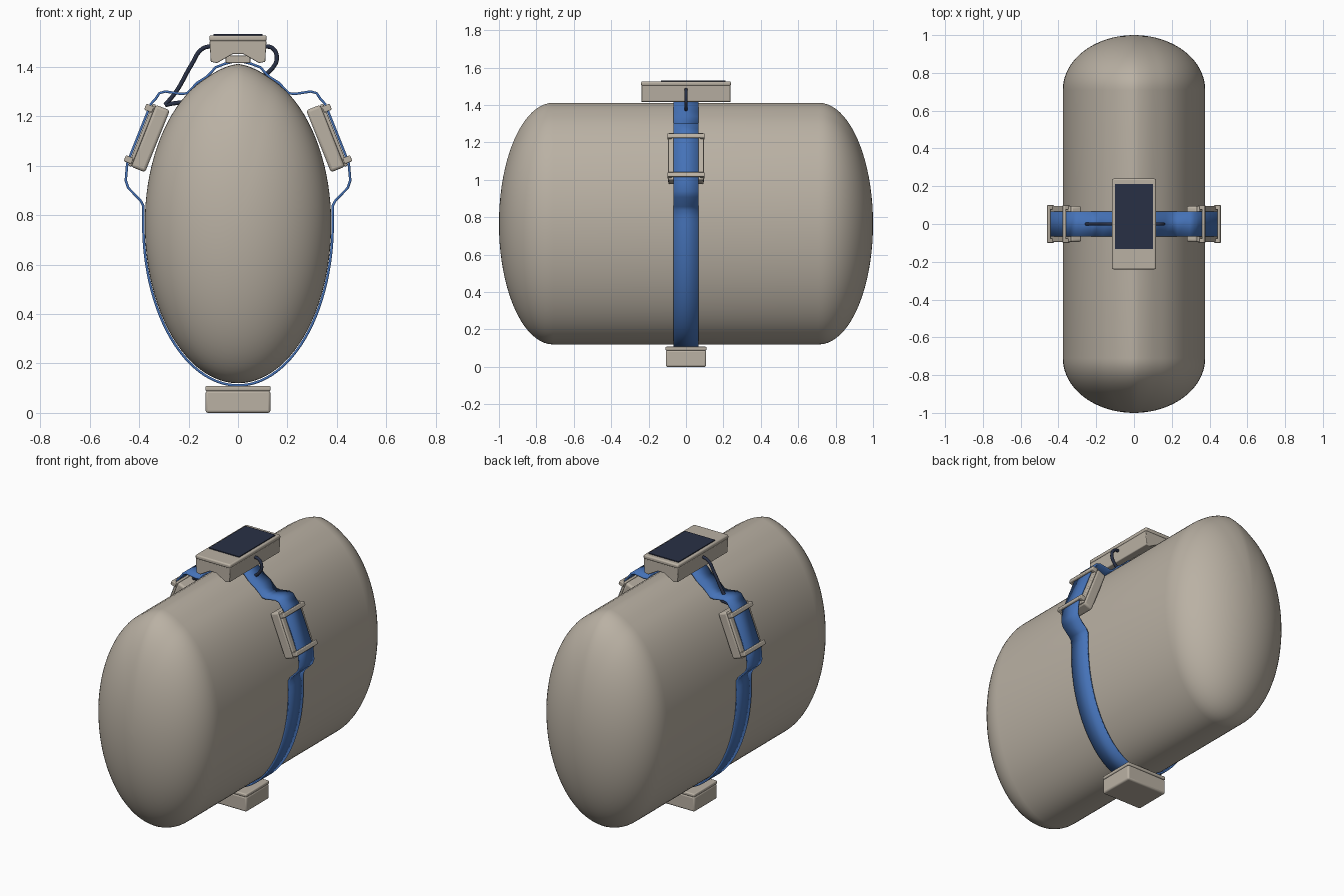
import bpy, bmesh, math
from mathutils import Matrix, Vector

old = bpy.data.objects.get("Cube")
if old:
    bpy.data.objects.remove(old, do_unlink=True)


def material(name, rgb):
    m = bpy.data.materials.new(name)
    m.use_nodes = True
    m.diffuse_color = (*rgb, 1)
    m.node_tree.nodes["Principled BSDF"].inputs["Base Color"].default_value = (*rgb, 1)
    return m


BEIGE = material("warm beige", (0.49, 0.44, 0.37))
BLUE = material("strap blue", (0.06, 0.17, 0.48))
NAVY = material("dark navy", (0.022, 0.03, 0.06))


def finish(name, bm, mat, bevel=0, angle=35):
    bmesh.ops.recalc_face_normals(bm, faces=bm.faces[:])
    me = bpy.data.meshes.new(name)
    bm.to_mesh(me)
    bm.free()
    me.materials.append(mat)
    ob = bpy.data.objects.new(name, me)
    bpy.context.collection.objects.link(ob)
    if bevel:
        mod = ob.modifiers.new("Bevel", "BEVEL")
        mod.width, mod.segments = bevel, 3
    bpy.ops.object.select_all(action="DESELECT")
    ob.select_set(True)
    bpy.context.view_layer.objects.active = ob
    bpy.ops.object.shade_smooth_by_angle(angle=math.radians(angle))
    return ob


def box(name, centre, size, mat=BEIGE, bevel=0.0, frame=Matrix()):
    bm = bmesh.new()
    bmesh.ops.create_cube(bm, size=1)
    m = frame @ Matrix.Translation(centre) @ Matrix.Diagonal((*size, 1))
    bmesh.ops.transform(bm, matrix=m, verts=bm.verts[:])
    return finish(name, bm, mat, bevel)


def loft(name, rings, mat, angle=35, caps=True, bevel=0):
    """Skin a row of closed rings of points."""
    bm = bmesh.new()
    rows = [[bm.verts.new(p) for p in ring] for ring in rings]
    for a, b in zip(rows, rows[1:]):
        for i in range(len(a)):
            j = (i + 1) % len(a)
            bm.faces.new((a[i], a[j], b[j], b[i]))
    if caps:
        bm.faces.new(rows[0])
        bm.faces.new(rows[-1])
    return finish(name, bm, mat, bevel, angle)


def cable(name, points):
    cu = bpy.data.curves.new(name, "CURVE")
    cu.dimensions = "3D"
    cu.bevel_depth, cu.bevel_resolution, cu.use_fill_caps = 0.009, 3, True
    sp = cu.splines.new("BEZIER")
    sp.bezier_points.add(len(points) - 1)
    for bp, (x, z) in zip(sp.bezier_points, points):
        bp.co = (x, 0, z)
        bp.handle_left_type = bp.handle_right_type = "AUTO"
    cu.materials.append(NAVY)
    ob = bpy.data.objects.new(name, cu)
    bpy.context.collection.objects.link(ob)


# Body: oval section with a slight ridge on top, domed at both ends
MID = 0.765
section = []
for i in range(96):
    a = math.tau * i / 96
    x, z = 0.377 * math.cos(a), 0.645 * math.sin(a)
    if z > 0:
        z = 0.627 * math.sin(a) + 0.02 * max(0, 1 - abs(x) / 0.13)
    section.append((x, z))
stations = []
for i in range(21):
    t = math.pi / 2 * i / 20
    stations.append((0.71 + 0.29 * math.sin(t), max(math.cos(t), 0.01)))
stations = [(-y, s) for y, s in reversed(stations)] + stations
loft("body", [[(x * s, y, MID + z * s) for x, z in section] for y, s in stations], BEIGE, 60)

# Strap: one closed band around the body and over the side boxes
half = [(0, 1.425), (0.05, 1.413), (0.09, 1.398), (0.125, 1.36), (0.165, 1.335),
        (0.205, 1.293), (0.23, 1.29), (0.295, 1.3), (0.318, 1.293), (0.335, 1.268),
        (0.352, 1.25), (0.448, 1.01), (0.454, 0.94), (0.444, 0.91), (0.395, 0.86), (0.384, 0.84)]
for i in range(1, 29):
    a = 0.115 - (0.115 + math.pi / 2) * i / 28
    half.append((0.383 * math.cos(a), MID + 0.654 * math.sin(a)))
path = half + [(-x, z) for x, z in half[-2:0:-1]]
strap = loft("strap", [[(x, y, z) for x, z in path] for y in (-0.067, 0.067)], BLUE, 25, False)
solid = strap.modifiers.new("Thickness", "SOLIDIFY")
solid.thickness, solid.offset = 0.01, 0

# Side boxes with buckles; local z runs along the box, local x points outward
for name, s in (("left", 1), ("right", -1)):
    frame = Matrix.Translation((0.36 * s, 0, 1.112)) @ Matrix.Rotation(-0.38 * s, 4, "Y")
    box(name + "_side_box", (-0.006 * s, 0, 0), (0.062, 0.19, 0.27), bevel=0.012, frame=frame)
    box(name + "_side_lid", (0.03 * s, 0, 0), (0.014, 0.19, 0.27), bevel=0.005, frame=frame)
    for k, z in (("upper", 0.112), ("lower", -0.112)):
        box(f"{name}_{k}_buckle_bar", (0.054 * s, 0, z), (0.014, 0.2, 0.026),
            bevel=0.005, frame=frame)
        for e, y in (("front", -0.088), ("back", 0.088)):
            box(f"{name}_{k}_{e}_buckle_post", (0.043 * s, y, z), (0.03, 0.024, 0.026),
                bevel=0.004, frame=frame)

# Top box: saddle notch beneath, lid and dark panel above
notch = [(-0.115, 1.505), (0.115, 1.505), (0.11, 1.42), (0.085, 1.415),
         (0.02, 1.452), (-0.02, 1.452), (-0.085, 1.415), (-0.11, 1.42)]
loft("top_box", [[(x, y, z) for x, z in notch] for y in (-0.238, 0.238)], BEIGE, bevel=0.004)
box("top_lid", (0, 0, 1.515), (0.232, 0.48, 0.024), bevel=0.008)
box("top_saddle", (0, 0, 1.43), (0.1, 0.2, 0.03), bevel=0.005)
box("solar_panel", (0, 0.04, 1.529), (0.2, 0.345, 0.006), NAVY)

# Bottom box
box("bottom_box", (0, 0, 0.045), (0.262, 0.216, 0.09), bevel=0.01)
box("bottom_lid", (0, 0, 0.098), (0.264, 0.22, 0.02), bevel=0.006)

# Cables from the top box
cable("left_cable", [(0.105, 1.483), (0.14, 1.475), (0.157, 1.435), (0.14, 1.395), (0.1, 1.36)])
cable("right_cable", [(-0.105, 1.485), (-0.145, 1.472), (-0.19, 1.405), (-0.25, 1.3), (-0.295, 1.245)])
cable("right_cable_tail", [(-0.295, 1.245), (-0.26, 1.252), (-0.225, 1.256)])
